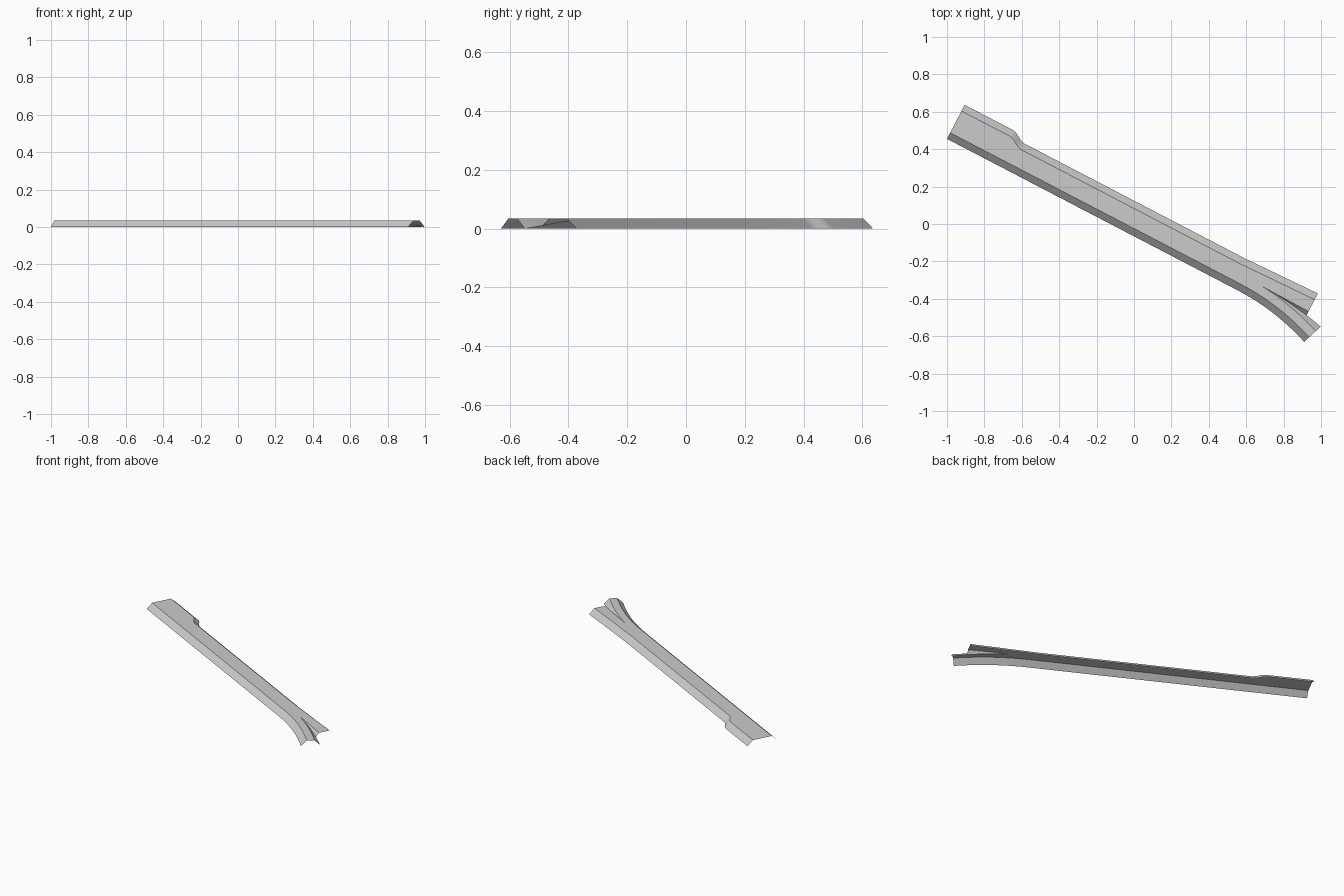
import bpy, bmesh
from mathutils import Vector

cube = bpy.data.objects.get("Cube")
if cube:
    bpy.data.objects.remove(cube)

HEIGHT, SLOPE = 0.034, 0.037
ORIGIN = Vector((-1.0, 0.455, 0))
ALONG = Vector((0.887, -0.462, 0))
ACROSS = Vector((0.462, 0.887, 0))
FORK, BRANCH_RUN = 1.855, 0.34      # where the roads split, length of the branch


def place(t, side, z=0.0):
    """Point at distance t along the road and offset side across it."""
    return ORIGIN + ALONG * t + ACROSS * side + Vector((0, 0, z))


def back_edge(t):
    """Back foot of the embankment: wide start, shoulder, slight flare at the end."""
    s = min(max((t - 0.29) / 0.09, 0), 1)
    flare = max(0, t - 1.7) / 0.44
    return 0.205 - 0.036 * s * s * (3 - 2 * s) + 0.014 * flare


def front_curve(t):
    """Front foot, and the unit normal there, bending away towards the branch."""
    d = max(0, t - 1.75) / 0.445
    slope = -0.16 * d / 0.445
    n = Vector((-slope, 1)).normalized()
    return Vector((t, -0.08 * d * d)), n


def back_pair(t):
    b = back_edge(t)
    return [place(t, b - SLOPE, HEIGHT), place(t, b)]


def front_pair(t):
    p, n = front_curve(t)
    q = p + n * SLOPE
    return [place(*p), place(*q, HEIGHT)]


def branch_inner(u):
    """Inner deck edge of the branch and the valley foot below it."""
    p, n = front_curve(FORK + BRANCH_RUN * u)
    k = u ** 1.3
    deck = p + n * 0.084
    foot = p + n * (0.084 + 0.036 * k)
    return deck, foot, HEIGHT * (1 - k)


def trunk_section(t):
    deck = branch_inner(0)[0]
    tb = t if t < FORK else deck.x
    return front_pair(t) + [place(tb, deck.y, HEIGHT)] + back_pair(tb)


def branch_section(u):
    deck, foot, z = branch_inner(u)
    return front_pair(FORK + BRANCH_RUN * u) + [place(*deck, HEIGHT), place(*foot, z)]


def main_section(u):
    deck, foot, z = branch_inner(u)
    side = branch_inner(0)[0].y - 0.006 * u
    return [place(*foot, z), place(foot.x, side, HEIGHT)] + back_pair(foot.x)


def loft(bm, sections):
    rows = [[bm.verts.new(p) for p in sec] for sec in sections]
    for a, b in zip(rows, rows[1:]):
        for i in range(len(a) - 1):
            bm.faces.new((a[i], b[i], b[i + 1], a[i + 1]))


bm = bmesh.new()
# Trunk road with the narrowing shoulder
stops = [0] + [0.29 + 0.015 * i for i in range(7)] + [1.0, 1.7, 1.75, 1.8, FORK]
loft(bm, [trunk_section(t) for t in stops])
# Curved branch and straight continuation, sharing the valley between them
loft(bm, [branch_section(i / 12) for i in range(13)])
loft(bm, [main_section(i / 12) for i in range(10)])
bmesh.ops.remove_doubles(bm, verts=bm.verts, dist=0.0003)
bmesh.ops.dissolve_degenerate(bm, edges=bm.edges, dist=0.0003)
for f in bm.faces:
    f.normal_update()
    if f.normal.z < 0:
        f.normal_flip()

mesh = bpy.data.meshes.new("forked_embankment")
bm.to_mesh(mesh)
bm.free()
road = bpy.data.objects.new("forked_embankment", mesh)
bpy.context.collection.objects.link(road)

# Plain grey surface
grey = bpy.data.materials.new("light_grey")
grey.use_nodes = True
colour = (0.6, 0.6, 0.6, 1)
grey.diffuse_color = colour
for node in grey.node_tree.nodes:
    if node.type == "BSDF_PRINCIPLED":
        node.inputs["Base Color"].default_value = colour
mesh.materials.append(grey)

bpy.ops.object.select_all(action="DESELECT")
road.select_set(True)
bpy.context.view_layer.objects.active = road
bpy.ops.object.shade_smooth_by_angle(angle=0.52)
